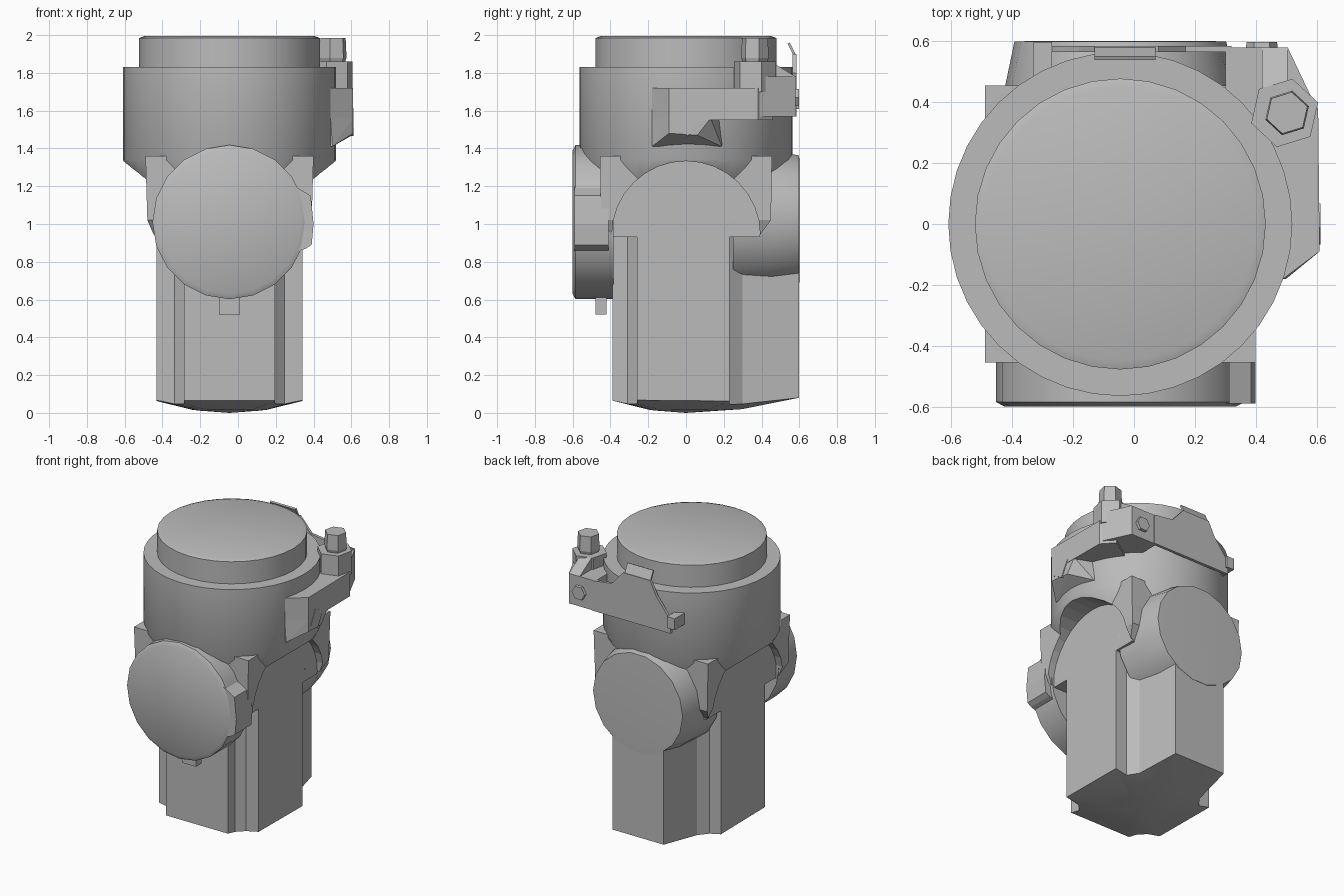
import bpy, bmesh, math
from mathutils import Matrix, Vector

cube = bpy.data.objects.get("Cube")
if cube:
    bpy.data.objects.remove(cube, do_unlink=True)

CX = -0.045  # centre line of the housing in x

grey = bpy.data.materials.new("cast_grey")
grey.use_nodes = True
grey.diffuse_color = (0.5, 0.5, 0.5, 1)
grey.node_tree.nodes["Principled BSDF"].inputs["Base Color"].default_value = (0.5, 0.5, 0.5, 1)


def finish(name, bm, smooth=None):
    bmesh.ops.recalc_face_normals(bm, faces=bm.faces)
    mesh = bpy.data.meshes.new(name)
    bm.to_mesh(mesh)
    bm.free()
    ob = bpy.data.objects.new(name, mesh)
    bpy.context.collection.objects.link(ob)
    mesh.materials.append(grey)
    if smooth:
        bpy.ops.object.select_all(action='DESELECT')
        ob.select_set(True)
        bpy.context.view_layer.objects.active = ob
        bpy.ops.object.shade_smooth_by_angle(angle=math.radians(smooth))
    return ob


def prism(name, outline, axis, low, high):
    """Extrude a 2D outline along x, y or z."""
    place = {'x': lambda a, b, h: (h, a, b),
             'y': lambda a, b, h: (a, h, b),
             'z': lambda a, b, h: (a, b, h)}[axis]
    bm = bmesh.new()
    rings = [[bm.verts.new(place(a, b, h)) for a, b in outline] for h in (low, high)]
    n = len(outline)
    for ring in rings:
        bm.faces.new(ring)
    for i in range(n):
        j = (i + 1) % n
        bm.faces.new((rings[0][i], rings[0][j], rings[1][j], rings[1][i]))
    return finish(name, bm)


def lathe(name, profile, centre, axis='z', sides=32, smooth=30, turn=0.0):
    """Revolve (radius, position) pairs around an axis through centre."""
    bm = bmesh.new()
    rings = []
    for r, h in profile:
        ring = []
        for i in range(sides):
            t = math.tau * i / sides + turn
            a, b = r * math.cos(t), r * math.sin(t)
            p = (a, b, h) if axis == 'z' else (a, h, b)
            ring.append(bm.verts.new(Vector(p) + Vector(centre)))
        rings.append(ring)
    for lo, hi in zip(rings, rings[1:]):
        for i in range(sides):
            j = (i + 1) % sides
            bm.faces.new((lo[i], lo[j], hi[j], hi[i]))
    bm.faces.new(rings[0])
    bm.faces.new(rings[-1])
    return finish(name, bm, smooth)


def box(name, x, y, z):
    return prism(name, [(x[0], y[0]), (x[1], y[0]), (x[1], y[1]), (x[0], y[1])], 'z', *z)


def hull(name, points):
    bm = bmesh.new()
    for p in points:
        bm.verts.new(p)
    result = bmesh.ops.convex_hull(bm, input=bm.verts)
    inside = [v for v in result["geom_interior"] if isinstance(v, bmesh.types.BMVert)]
    bmesh.ops.delete(bm, geom=inside, context='VERTS')
    return finish(name, bm)


def cut(ob, cutter):
    mod = ob.modifiers.new("cut", 'BOOLEAN')
    mod.operation = 'DIFFERENCE'
    mod.solver = 'EXACT'
    mod.object = cutter
    bpy.context.view_layer.objects.active = ob
    bpy.ops.object.modifier_apply(modifier=mod.name)


def arch(radius, foot):
    """Half-round door shape in the y-z plane."""
    pts = [(radius * math.cos(math.pi * i / 16), 0.94 + radius * math.sin(math.pi * i / 16))
           for i in range(17)]
    return [(radius, foot)] + pts + [(-radius, foot)]


# Main housing, tapering to square lower corners
housing = lathe("housing", [(0.40, 0.93), (0.445, 1.03), (0.485, 1.19), (0.565, 1.34), (0.565, 1.83)],
                (CX, 0, 0), sides=40)
corners = hull("housing_corners", [(CX + sx * u, sy * v, z) for sx in (-1, 1) for sy in (-1, 1)
                                   for u, v, z in ((0.40, 0.39, 0.94), (0.435, 0.45, 1.02), (0.445, 0.455, 1.36))])

# Arched recesses on both sides
for side in (-1, 1):
    xs = sorted((CX + side * 0.387, CX + side * 0.8))
    cutter = prism("recess_cutter", arch(0.393, 0.5), 'x', *xs)
    for ob in (housing, corners):
        cut(ob, cutter)
    bpy.data.objects.remove(cutter, do_unlink=True)
prism("arched_core", arch(0.39, 0.93), 'x', CX - 0.387, CX + 0.387)

# Lid
lathe("lid", [(0.478, 1.8), (0.478, 1.985), (0.45, 1.995)], (CX, 0, 0), sides=32)

# Lower column with notched corners and a domed underside
half = [(0.24, -0.39), (0.24, -0.31), (0.29, -0.26), (0.387, -0.26), (0.387, 0.23),
        (0.30, 0.23), (0.25, 0.30), (0.20, 0.597)]
outline = half + [(-u, v) for u, v in reversed(half)]
bm = bmesh.new()
top, low, mid = [], [], []
for u, v in outline:
    edge = min(0.08, 0.31 * (u * u + v * v))
    top.append(bm.verts.new((CX + u, v, 0.96)))
    low.append(bm.verts.new((CX + u, v, edge)))
    mid.append(bm.verts.new((CX + u / 2, v / 2, edge / 4)))
tip = bm.verts.new((CX, 0, 0))
bm.faces.new(top)
for i in range(len(outline)):
    j = (i + 1) % len(outline)
    bm.faces.new((top[i], top[j], low[j], low[i]))
    bm.faces.new((low[i], low[j], mid[j], mid[i]))
    bm.faces.new((mid[i], mid[j], tip))
finish("column", bm, 25)

# Front port with its plug face, side lug and drip tab
lathe("front_port", [(0.38, -0.6), (0.408, -0.585), (0.408, -0.385)], (CX, 0, 1.01), 'y', sides=20)
prism("front_port_lug", [(0.30, 0.85), (0.36, 0.87), (0.39, 0.89), (0.40, 1.0), (0.385, 1.15), (0.30, 1.2)],
      'y', -0.59, -0.41)
box("drip_tab", (-0.1, 0.01), (-0.48, -0.42), (0.52, 0.68))

# Back port, its rim flush with the column
lathe("back_port", [(0.39, 0.25), (0.378, 0.455), (0.348, 0.599), (0.30, 0.601)],
      (CX, 0, 1.02), 'y', sides=18)

# Clamp bracket: side arm, sloping brace, boss and back block
prism("bracket_arm", [(0.45, -0.18), (0.49, -0.18), (0.61, -0.09), (0.605, 0.38), (0.53, 0.46), (0.38, 0.36),
                      (0.46, 0.1)], 'z', 1.55, 1.72)
hull("bracket_brace", [(0.45, -0.18, 1.41), (0.50, -0.18, 1.41), (0.49, 0.19, 1.41), (0.45, 0.19, 1.41),
                       (0.61, -0.09, 1.48), (0.605, 0.06, 1.47), (0.605, 0.13, 1.56), (0.61, -0.09, 1.56),
                       (0.49, -0.18, 1.56), (0.45, -0.18, 1.56), (0.45, 0.19, 1.56)])
prism("bracket_back_block", [(0.30, 0.44), (0.40, 0.34), (0.55, 0.34), (0.60, 0.38), (0.505, 0.58),
                             (0.30, 0.58)], 'z', 1.57, 1.78)
prism("bracket_shoulder", [(0.34, 1.7), (0.58, 1.7), (0.58, 1.78), (0.45, 1.86), (0.34, 1.86)],
      'x', 0.42, 0.505)
lathe("bolt_boss", [(0.115, 1.7), (0.115, 1.86)], (0.495, 0.365, 0), sides=6, smooth=None, turn=0.3)
lathe("bolt_head", [(0.06, 1.84), (0.075, 1.88), (0.07, 1.985)], (0.503, 0.365, 0),
      sides=6, smooth=None, turn=0.3)
lathe("back_bolt", [(0.055, 0.56), (0.05, 0.598)], (0.42, 0, 1.67), 'y', sides=6, smooth=None)

# Thin hinge plate on the back, with a tongue leaning over the rim
prism("hinge_plate", [(0.32, 1.57), (0.32, 1.78), (0.17, 1.80), (0.08, 1.90), (-0.13, 1.90), (-0.18, 1.80),
                      (-0.29, 1.66), (-0.29, 1.57)], 'y', 0.565, 0.585)
prism("hinge_tongue", [(0.57, 1.89), (0.585, 1.89), (0.55, 1.96), (0.538, 1.955)], 'x', -0.13, 0.07)
box("hinge_stop", (-0.33, -0.27), (0.47, 0.598), (1.61, 1.69))

# Tilted screw head on the arm
bm = bmesh.new()
bmesh.ops.create_cube(bm, size=1.0, matrix=Matrix.Translation((0.572, 0.0, 1.54))
                      @ Matrix.Rotation(math.radians(-28), 4, 'X') @ Matrix.Diagonal((0.08, 0.09, 0.12, 1)))
finish("arm_screw", bm)
